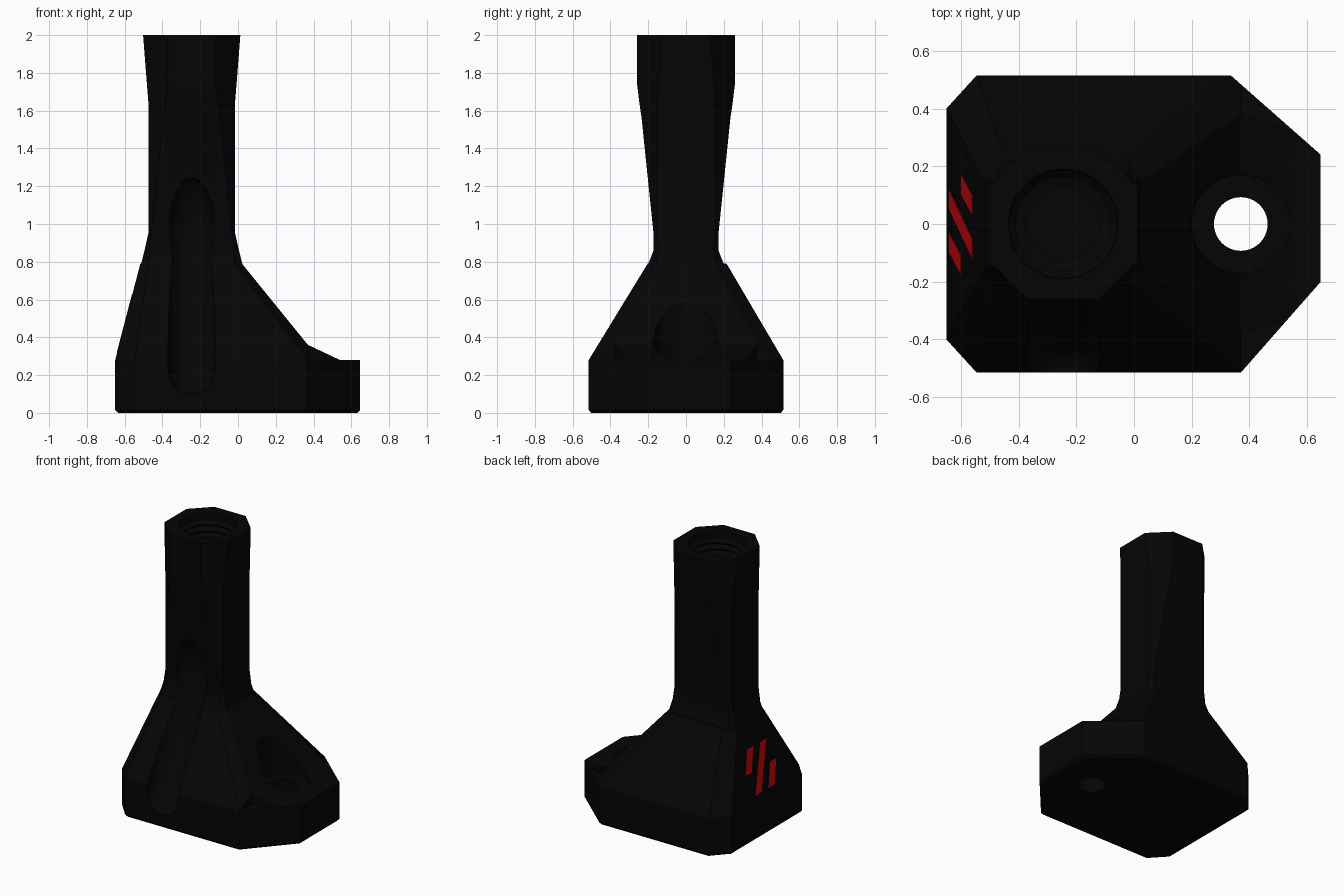
import bpy, bmesh, math
from mathutils import Vector

if "Cube" in bpy.data.objects:
    bpy.data.objects.remove(bpy.data.objects["Cube"])


def material(name, rgb):
    m = bpy.data.materials.new(name)
    m.diffuse_color = (*rgb, 1)
    m.use_nodes = True
    m.node_tree.nodes["Principled BSDF"].inputs["Base Color"].default_value = m.diffuse_color
    return m


BLACK = material("black plastic", (0.0015, 0.0015, 0.0015))
RED = material("red paint", (0.52, 0.002, 0.003))


def add(name, bm, mat):
    bmesh.ops.recalc_face_normals(bm, faces=bm.faces)
    me = bpy.data.meshes.new(name)
    bm.to_mesh(me)
    bm.free()
    me.materials.append(mat)
    ob = bpy.data.objects.new(name, me)
    bpy.context.collection.objects.link(ob)
    return ob


def loft(name, rings, mat=BLACK):
    """Skin equal-length rings and cap both ends."""
    bm = bmesh.new()
    vs = [[bm.verts.new(p) for p in r] for r in rings]
    n = len(vs[0])
    for a, b in zip(vs, vs[1:]):
        for i in range(n):
            j = (i + 1) % n
            bm.faces.new((a[i], a[j], b[j], b[i]))
    bm.faces.new(vs[0][::-1])
    bm.faces.new(vs[-1])
    return add(name, bm, mat)


def hull(name, points):
    bm = bmesh.new()
    for p in points:
        bm.verts.new(p)
    res = bmesh.ops.convex_hull(bm, input=bm.verts)
    junk = {e for e in res["geom_interior"] + res["geom_unused"] if isinstance(e, bmesh.types.BMVert)}
    bmesh.ops.delete(bm, geom=list(junk), context='VERTS')
    bmesh.ops.dissolve_limit(bm, angle_limit=0.01, verts=bm.verts, edges=bm.edges)
    return add(name, bm, BLACK)


def revolve(name, cx, profile, n=40):
    """Stack of circles (radius, z) around a vertical axis."""
    return loft(name, [[(cx + r * math.cos(2 * math.pi * i / n), r * math.sin(2 * math.pi * i / n), z)
                        for i in range(n)] for r, z in profile])


def boolean(target, tool, op):
    m = target.modifiers.new(op.lower(), 'BOOLEAN')
    m.operation, m.solver, m.object = op, 'EXACT', tool
    bpy.context.view_layer.objects.active = target
    bpy.ops.object.modifier_apply(modifier=m.name)
    bpy.data.objects.remove(tool)


# Foot plate with a small bottom chamfer
OUT = [(-.65, -.4), (-.545, -.515), (.37, -.515), (.647, -.2),
       (.647, .24), (.335, .515), (-.545, .515), (-.65, .4)]
bracket = loft("bracket", [[(x * s, y * s, z) for x, y in OUT]
                           for z, s in ((0, .975), (.016, 1), (.28, 1))])

# Steep shoulder between foot and column
base = [(x, y) for x, y in OUT if x < .6] + [(.37, .484)]
pts = [(x, y, .28) for x, y in base] + [(x * .9, y * .9, .2) for x, y in base]
pts += [(.37, -.38, .36), (.37, .38, .36)]
pts += [(x, y, .79) for x, y in ((-.517, -.15), (-.475, -.203), (-.02, -.203), (.021, -.15),
                                 (.021, .15), (-.04, .215), (-.44, .215), (-.517, .15))]
shoulder = hull("shoulder", pts)

# Shallow toe in front of the shoulder
toe = hull("toe", [(x, s * y, z) for s in (-1, 1) for x, y, z in
                   ((.34, .37, .2), (.34, .379, .3605), (.37, .38, .36), (.52, .3, .2), (.54, .32, .28))])

# Eight-sided column: flared foot, constant corner bevels, wider top
CX = -.245
rings = []
for z, hx, hy, d in ((.6, .25, .19, .40), (.78, .27, .203, .43), (.86, .25, .172, .395), (.95, .23, .172, .385),
                     (1.56, .23, .235, .385), (1.65, .23, .248, .385), (1.75, .238, .26, .385),
                     (2, .2575, .26, .385)):
    a, b = d - hy, d - hx
    rings.append([(CX + x, y, z) for x, y in ((-hx, -b), (-a, -hy), (a, -hy), (hx, -b),
                                              (hx, b), (a, hy), (-a, hy), (-hx, b))])
column = loft("column", rings)
for part in (shoulder, toe, column):
    boolean(bracket, part, 'UNION')

# Threaded socket in the column top
thread = [(.13, 1.35), (.13, 1.55)]
for i in range(9):
    z = 1.56 + i * .046
    thread += [(.165, z), (.188, z + .023)]
thread += [(.19, 1.97), (.19, 2.05)]
boolean(bracket, revolve("socket_cutter", CX, thread), 'DIFFERENCE')

# Bolt seat and bolt hole
boolean(bracket, revolve("seat_cutter", .37, [(.17, .276), (.185, .9)]), 'DIFFERENCE')
boolean(bracket, revolve("hole_cutter", .37, [(.093, -.1), (.093, .5)]), 'DIFFERENCE')

# Groove running up the front: round lower end, long tapering upper end
p0, p1, r = Vector((CX, -.53, .22)), Vector((CX, -.205, .96)), .125
axis = (p1 - p0).normalized()
side, up = Vector((1, 0, 0)), axis.cross(Vector((1, 0, 0)))
groove = []
for c, along, angles in ((p0, axis * r, range(-85, 1, 17)),
                         (p1, Vector((0, .03, .28)), range(0, 86, 17))):
    for deg in angles:
        t = math.radians(deg)
        groove.append([c + along * math.sin(t) + r * math.cos(t) *
                       (side * math.cos(k * math.pi / 16) + up * math.sin(k * math.pi / 16))
                       for k in range(32)])
boolean(bracket, loft("groove_cutter", groove), 'DIFFERENCE')

bpy.ops.object.select_all(action='DESELECT')
bracket.select_set(True)
bpy.context.view_layer.objects.active = bracket
bpy.ops.object.shade_smooth_by_angle(angle=math.radians(22))

# Three slanted painted stripes on the left slope
normal = Vector((-.51, 0, .133)).normalized()
middle = [(-.64, .12), (-.64, .05), (-.56, -.12), (-.56, -.05)]
upper = [(-.60, .175), (-.60, .105), (-.56, .03), (-.56, .1)]
lower = [(-1.2 - x, -y) for x, y in upper]
for name, shape in (("middle", middle), ("upper", upper), ("lower", lower)):
    flat = [Vector((x, y, .28 + (x + .65) * .51 / .133)) for x, y in shape]
    loft(name + "_stripe", [[p + normal * d for p in flat] for d in (-.003, .002)], RED)
